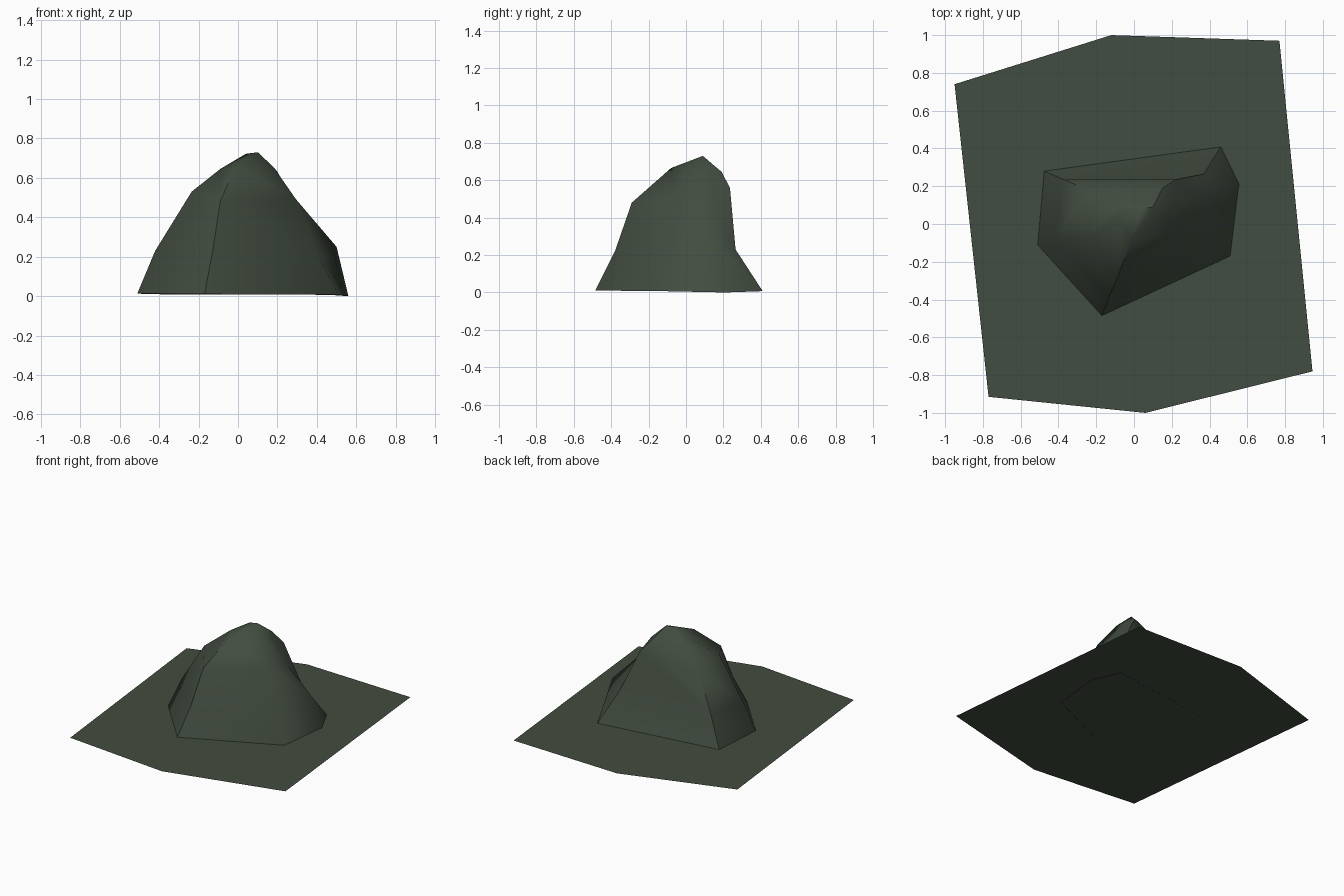
import bpy, bmesh, math

if "Cube" in bpy.data.objects:
    bpy.data.objects.remove(bpy.data.objects["Cube"])

# one dark mossy colour for everything
stone = bpy.data.materials.new("dark green stone")
stone.diffuse_color = (0.055, 0.074, 0.052, 1)
stone.use_nodes = True
stone.node_tree.nodes["Principled BSDF"].inputs["Base Color"].default_value = stone.diffuse_color


def make_object(name, bm):
    bmesh.ops.recalc_face_normals(bm, faces=bm.faces)
    mesh = bpy.data.meshes.new(name)
    bm.to_mesh(mesh)
    bm.free()
    mesh.materials.append(stone)
    ob = bpy.data.objects.new(name, mesh)
    bpy.context.collection.objects.link(ob)
    return ob


# flat six-sided ground sheet
bm = bmesh.new()
outline = [(-0.95, 0.74), (-0.77, -0.915), (0.06, -1.0),
           (0.945, -0.78), (0.77, 0.97), (-0.12, 1.0)]
bm.faces.new([bm.verts.new((x, y, 0.01)) for x, y in outline])
sheet = make_object("ground_sheet", bm)
if sheet.data.polygons[0].normal.z < 0:
    sheet.data.flip_normals()

# rock: irregular hexagonal rings, from the foot to the crown
rings = [
    [(-0.475, 0.28, 0.01), (0.46, 0.41, 0.007), (0.56, 0.21, 0.0),
     (0.51, -0.17, 0.008), (-0.17, -0.485, 0.01), (-0.51, -0.11, 0.015)],
    [(-0.375, 0.235, 0.23), (0.37, 0.265, 0.23), (0.50, 0.17, 0.25),
     (0.41, -0.13, 0.20), (-0.13, -0.38, 0.22), (-0.42, -0.08, 0.23)],
    [(-0.24, 0.18, 0.48), (0.22, 0.235, 0.56), (0.315, 0.15, 0.44),
     (0.295, -0.04, 0.49), (-0.09, -0.29, 0.48), (-0.235, -0.07, 0.53)],
    [(-0.05, 0.12, 0.63), (0.15, 0.19, 0.645), (0.20, 0.13, 0.63),
     (0.18, 0.03, 0.655), (-0.01, -0.08, 0.665), (-0.09, 0.04, 0.645)],
]
bm = bmesh.new()
loops = [[bm.verts.new(p) for p in ring] for ring in rings]
for low, high in zip(loops, loops[1:]):
    for i in range(6):
        j = (i + 1) % 6
        bm.faces.new((low[i], low[j], high[j], high[i]))

# peak, a short ridge closing the crown
peak, shoulder = bm.verts.new((0.10, 0.09, 0.73)), bm.verts.new((0.04, 0.08, 0.722))
crown = loops[-1]
for i, tip in enumerate((shoulder, peak, peak, peak, shoulder, shoulder)):
    if i != 0:
        bm.faces.new((crown[i], crown[(i + 1) % 6], tip))
bm.faces.new((crown[0], crown[1], peak, shoulder))
bm.faces.new((crown[4], shoulder, peak))
rock = make_object("rock", bm)

# soft shading with the sharp creases kept
bpy.context.view_layer.objects.active = rock
rock.select_set(True)
bpy.ops.object.shade_smooth_by_angle(angle=math.radians(50))
